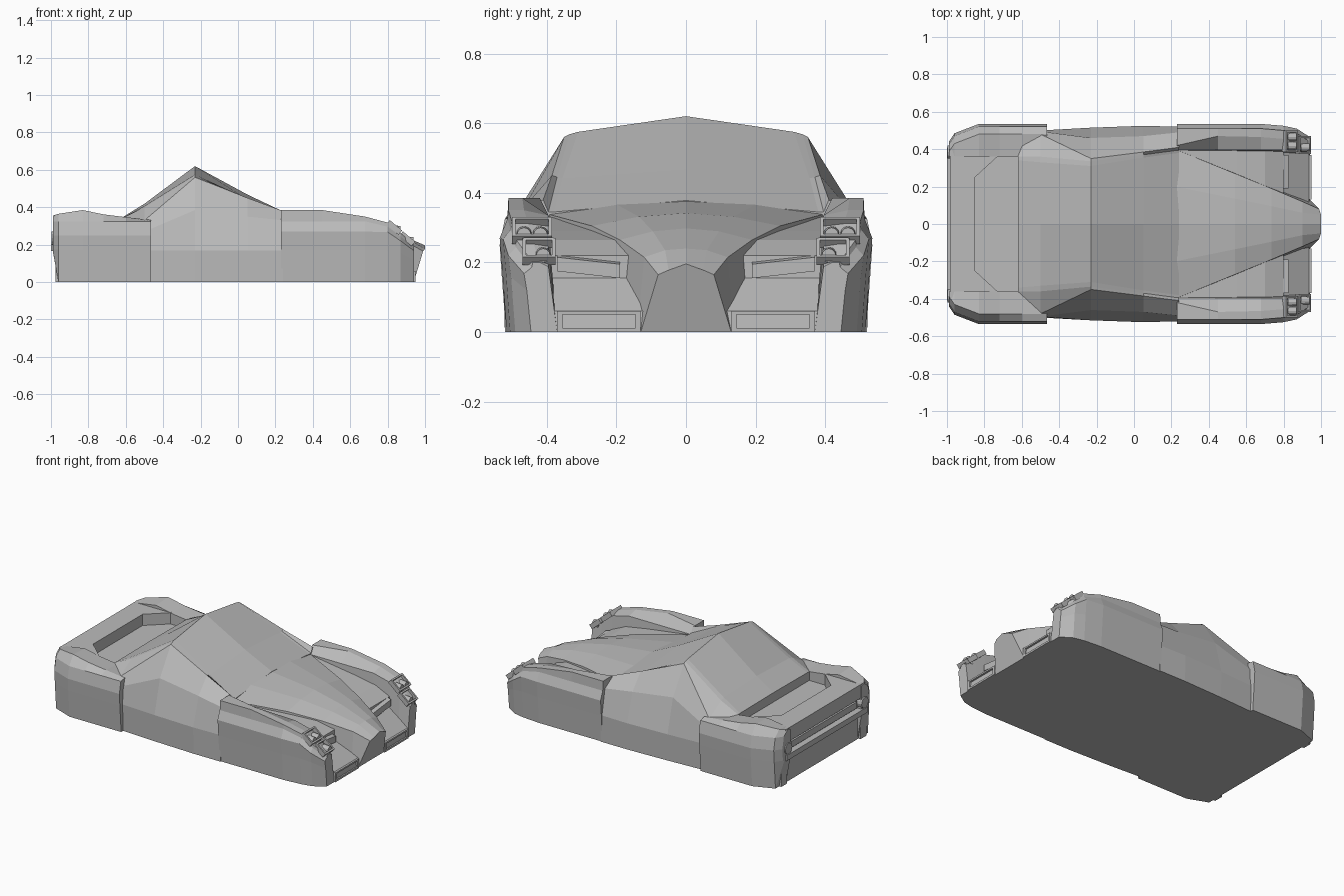
import bpy, bmesh, math
from mathutils import Vector, Matrix

if "Cube" in bpy.data.objects:
    bpy.data.objects.remove(bpy.data.objects["Cube"])

grey = bpy.data.materials.new("body_grey")
grey.diffuse_color = (0.5, 0.5, 0.5, 1)
grey.use_nodes = True
grey.node_tree.nodes["Principled BSDF"].inputs["Base Color"].default_value = grey.diffuse_color


def finish(name, bm):
    bmesh.ops.remove_doubles(bm, verts=bm.verts, dist=0.0005)
    bmesh.ops.recalc_face_normals(bm, faces=bm.faces)
    me = bpy.data.meshes.new(name)
    bm.to_mesh(me)
    bm.free()
    me.materials.append(grey)
    ob = bpy.data.objects.new(name, me)
    bpy.context.collection.objects.link(ob)
    return ob


def loft(name, rings, mirror=False):
    """Skin a list of closed rings of 3D points and cap both ends."""
    bm = bmesh.new()
    for s in ((1, -1) if mirror else (1,)):
        vs = [[bm.verts.new((x, y * s, z)) for x, y, z in r] for r in rings]
        n = len(vs[0])
        for a, b in zip(vs, vs[1:]):
            for i in range(n):
                j = (i + 1) % n
                bm.faces.new((a[i], a[j], b[j], b[i]))
        bm.faces.new(vs[0])
        bm.faces.new(vs[-1])
    return finish(name, bm)


def symmetric(x, half):
    """Full ring from half a section, outer bottom first, centre last."""
    pts = [(x, y, z) for y, z in half]
    return pts + [(x, -y, z) for x, y, z in reversed(pts[:-1])]


def profile(name, xz, y0, y1, mirror=False):
    """Side profile (x, z) extruded across y."""
    return loft(name, [[(x, y, z) for x, z in xz] for y in (y0, y1)], mirror)


def box(name, x0, x1, y0, y1, z0, z1, mirror=False):
    return profile(name, [(x0, z0), (x1, z0), (x1, z1), (x0, z1)], y0, y1, mirror)


# Cabin with sloping windscreen, ridge roof and rear window
cabin = [
    (-.62, [(.48, 0), (.48, .17), (.46, .28), (.43, .33), (.36, .342), (.34, .342), (0, .345)]),
    (-.50, [(.495, 0), (.50, .17), (.495, .27), (.48, .33), (.36, .40), (.33, .407), (0, .419)]),
    (-.23, [(.51, 0), (.515, .17), (.46, .385), (.35, .56), (.335, .568), (.31, .575), (0, .62)]),
    (.05, [(.52, 0), (.525, .17), (.47, .35), (.385, .45), (.37, .445), (.355, .442), (0, .468)]),
    (.24, [(.52, 0), (.52, .17), (.49, .33), (.41, .38), (.395, .345), (.38, .345), (0, .378)]),
]
loft("cabin", [symmetric(x, h) for x, h in cabin])

# Tapering bonnet ending in the pointed nose
bonnet = [(.22, .40, .34, .378), (.54, .27, .305, .342), (.735, .19, .265, .298), (.90, .12, .215, .24)]
rings = [symmetric(x, [(w + .02, 0), (w, ze), (w * .5, (ze + zc) / 2 + .008), (0, zc)])
         for x, w, ze, zc in bonnet]
nose = [(.94, .13, 0), (.99, .08, .165), (1, .05, .178), (1, 0, .196)]
rings.append(nose + [(x, -y, z) for x, y, z in reversed(nose[:-1])])
loft("bonnet", rings)

# Front shelf between the bonnet and the wings, with stepped bumper
profile("front_shelf", [(.22, 0), (.22, .335), (.55, .29), (.70, .265), (.80, .22), (.80, .155),
                        (.935, .06), (.94, 0)], .06, .41, True)

# Grille bar on the step
loft("grille_bar", [[(.79, y, z - .012), (.825, y, z - .02), (.825, y, z - .06), (.79, y, z - .06)]
                    for y, z in ((.19, .215), (.37, .235))], True)

# Lower intake frames
for nm, y0, y1, z0, z1 in (("intake_top", .135, .365, .05, .06), ("intake_bottom", .135, .365, 0, .012),
                           ("intake_inner", .13, .145, 0, .06), ("intake_outer", .355, .37, 0, .06)):
    box(nm, .92, .948, y0, y1, z0, z1, True)

# Front wings: x, outer y, ridge y, ridge height
wing = [(.23, .535, .42, .385), (.45, .535, .47, .385), (.68, .535, .465, .35),
        (.80, .525, .455, .318), (.87, .51, .44, .262), (.94, .465, .42, .20)]
loft("front_wing", [[(x, o - .02, 0), (x, o - .008, min(.17, t * .6)), (x, o, min(.27, t * .84)),
                     (x, o - .022, min(.325, t * .93)), (x, min(o - .025, .51), t), (x, r, t),
                     (x, .395, min(.335, t - .012)), (x, .37, 0)] for x, o, r, t in wing], True)

# Headlamp surrounds and round lamps lying on the sloping wing fronts
slope = Vector((.07, 0, -.059)).normalized()
normal = Vector((.059, 0, .07)).normalized()
frame = Matrix((slope, Vector((0, 1, 0)), -normal)).transposed().to_4x4()
for label, x, z, y0, y1, lamps in (("upper", .835, .292, .39, .495, (.418, .465)),
                                   ("lower", .905, .232, .38, .465, (.41,))):
    bm = bmesh.new()
    for s in (1, -1):
        def bar(yc, wy, off, length):
            m = (Matrix.Translation(Vector((x, yc * s, z)) + slope * off) @ frame
                 @ Matrix.Diagonal((length, wy, .03, 1)))
            bmesh.ops.create_cube(bm, size=1, matrix=m)
        mid, w = (y0 + y1) / 2, y1 - y0
        bar(mid, w, -.038, .01)
        bar(mid, w, .038, .01)
        bar(y0, .01, 0, .085)
        bar(y1, .01, 0, .085)
    finish("lamp_surround_" + label, bm)
    bm = bmesh.new()
    for s in (1, -1):
        for y in lamps:
            m = Matrix.Translation((x + .01, y * s, z - .012)) @ Matrix.Rotation(math.pi / 2, 4, 'Y')
            bmesh.ops.create_cone(bm, cap_ends=True, segments=12, radius1=.024, radius2=.02,
                                  depth=.045, matrix=m)
    finish("headlamp_" + label, bm)

# Rear wings: x, outer y, inner y, top height, underside height
rear = [(-.465, .535, .44, .332, 0), (-.60, .535, .36, .347, 0), (-.72, .535, .36, .362, 0),
        (-.83, .535, .36, .385, 0), (-.96, .485, .36, .365, 0), (-.99, .44, .36, .355, .165)]
loft("rear_wing", [[(x, o - .018, b), (x, o - .005, .175), (x, o, .25), (x, o - .015, .325),
                    (x, o - .055, t), (x, i, t - .008), (x, i, b)] for x, o, i, t, b in rear], True)

# Sunken boot floor, raised rim around it and tail panel
box("boot_floor", -.96, -.60, -.40, .40, 0, .285)
rim = [(-.985, .40), (-.73, .40), (-.73, .36), (-.85, .25)]
rim = rim + [(x, -y) for x, y in reversed(rim)]
loft("boot_rim", [[(x, y, .27) for x, y in rim], [(x, y, .357) for x, y in rim]])

# Rear bumper, lamp strip and posts
box("rear_bumper", -1, -.95, -.41, .41, .165, .20)
box("tail_strip", -.978, -.95, -.33, .33, .215, .255)
box("rear_post", -.975, -.94, .37, .43, 0, .165, True)
bm = bmesh.new()
for s in (1, -1):
    m = Matrix.Translation((-.98, .385 * s, .235)) @ Matrix.Rotation(math.pi / 2, 4, 'Y')
    bmesh.ops.create_cone(bm, cap_ends=True, segments=12, radius1=.035, radius2=.035, depth=.035, matrix=m)
finish("tail_lamp", bm)
